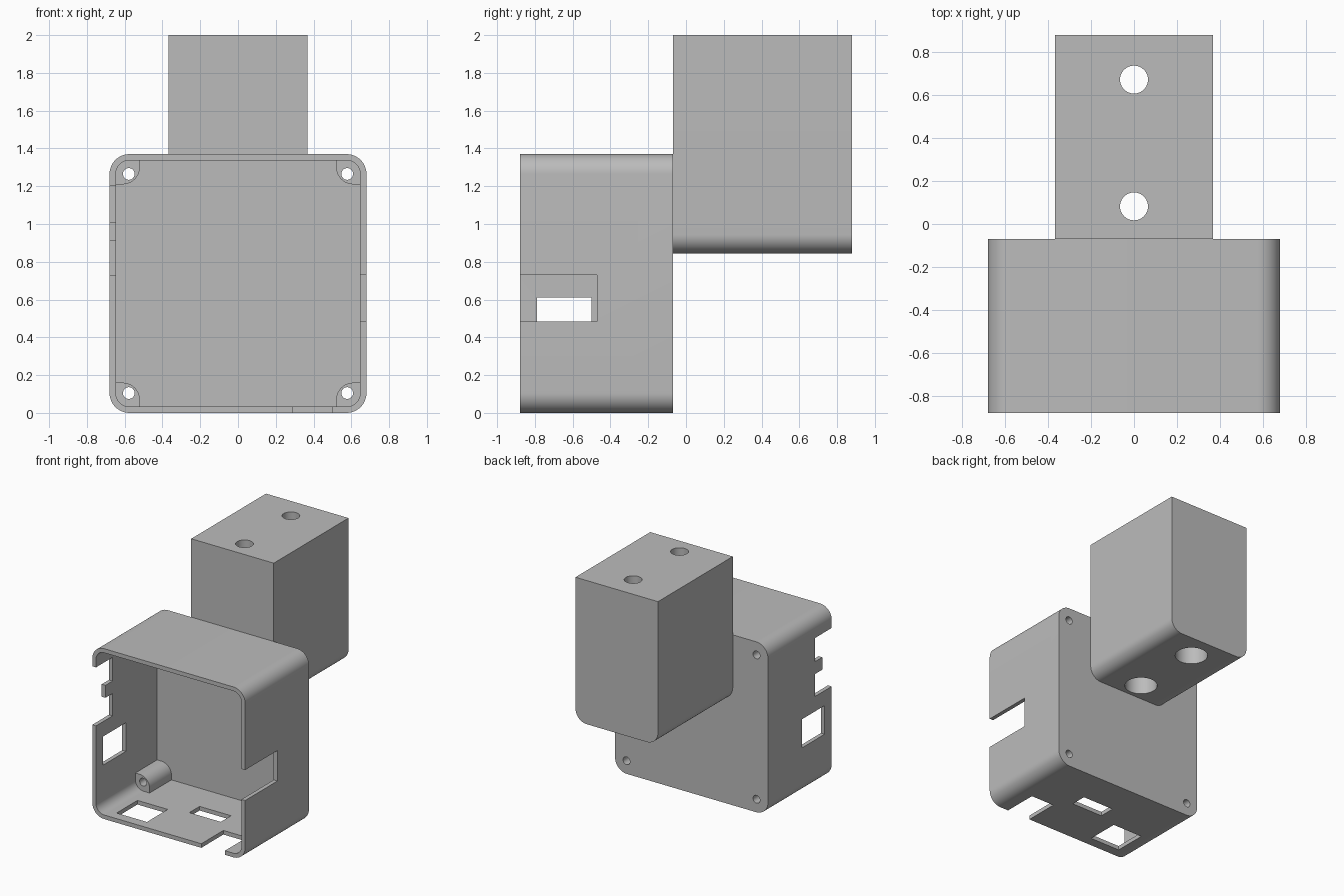
import bpy
import bmesh
import math
from mathutils import Matrix, Vector

if "Cube" in bpy.data.objects:
    bpy.data.objects.remove(bpy.data.objects["Cube"], do_unlink=True)

grey = bpy.data.materials.new("plain_grey")
grey.use_nodes = True
grey.diffuse_color = (0.5, 0.5, 0.5, 1)
grey.node_tree.nodes["Principled BSDF"].inputs["Base Color"].default_value = grey.diffuse_color


def finish(bm, name):
    bmesh.ops.recalc_face_normals(bm, faces=bm.faces)
    mesh = bpy.data.meshes.new(name)
    bm.to_mesh(mesh)
    bm.free()
    mesh.materials.append(grey)
    obj = bpy.data.objects.new(name, mesh)
    bpy.context.collection.objects.link(obj)
    return obj


def prism(name, x, y, z, radii=(0, 0, 0, 0), steps=12):
    """Block along y; radii round the corners (x0 z0), (x1 z0), (x1 z1), (x0 z1)."""
    bm = bmesh.new()
    corners = [(x[0], z[0], 1, 1), (x[1], z[0], -1, 1), (x[1], z[1], -1, -1), (x[0], z[1], 1, -1)]
    verts = []
    for i, (cx, cz, dx, dz) in enumerate(corners):
        r = radii[i]
        for k in range(steps + 1 if r else 1):
            a = math.pi * (1 + i / 2 + k / steps / 2)
            px = cx + dx * r + r * math.cos(a) if r else cx
            pz = cz + dz * r + r * math.sin(a) if r else cz
            verts.append(bm.verts.new((px, y[0], pz)))
    face = bm.faces.new(verts)
    moved = bmesh.ops.extrude_face_region(bm, geom=[face])["geom"]
    bmesh.ops.translate(bm, vec=Vector((0, y[1] - y[0], 0)),
                        verts=[v for v in moved if isinstance(v, bmesh.types.BMVert)])
    return finish(bm, name)


def rod(axis, centre, radius, length):
    bm = bmesh.new()
    turn = Matrix.Rotation(math.pi / 2, 4, "X") if axis == "y" else Matrix.Identity(4)
    bmesh.ops.create_cone(bm, cap_ends=True, segments=40, radius1=radius, radius2=radius,
                          depth=length, matrix=Matrix.Translation(centre) @ turn)
    return finish(bm, "cutter")


def combine(target, tool, operation="DIFFERENCE"):
    mod = target.modifiers.new("combine", "BOOLEAN")
    mod.operation = operation
    mod.solver = "EXACT"
    mod.object = tool
    activate(target)
    bpy.ops.object.modifier_apply(modifier=mod.name)
    bpy.data.objects.remove(tool, do_unlink=True)


def activate(obj):
    bpy.ops.object.select_all(action="DESELECT")
    obj.select_set(True)
    bpy.context.view_layer.objects.active = obj


# Enclosure: rounded shell, open at the front
W, H, WALL = 0.68, 1.37, 0.033
FRONT, BACK = -0.88, -0.07
OUT = FRONT - 0.1
box = prism("enclosure", (-W, W), (FRONT, BACK), (0, H), [0.105] * 4)
combine(box, prism("cutter", (WALL - W, W - WALL), (OUT, BACK - WALL), (WALL, H - WALL), [0.072] * 4))

# Corner screw bosses, mirrored into the four corners
for sx in (-1, 1):
    for sz in (-1, 1):
        mid = H / 2
        boss = prism("boss", (sx * 0.52, sx * 0.66), (-0.38, BACK - 0.015),
                     (mid + sz * 0.525, mid + sz * 0.665))
        # round the inner and outer corners
        bm = bmesh.new()
        bm.from_mesh(boss.data)
        edges = [e for e in bm.edges
                 if abs(e.verts[0].co.y - e.verts[1].co.y) > 0.1
                 and (abs(e.verts[0].co.x) > 0.6) == (abs(e.verts[0].co.z - mid) > 0.6)]
        bmesh.ops.bevel(bm, geom=edges, offset=0.09, segments=10, profile=0.5, affect="EDGES")
        bm.to_mesh(boss.data)
        bm.free()
        combine(box, boss, "UNION")
        combine(box, rod("y", (sx * 0.578, -0.2, mid + sz * 0.58), 0.031, 0.8))

# Wall openings: x, y and z ranges
left_side, right_side, floor = (-0.75, -0.6), (0.6, 0.75), (-0.05, 0.06)
openings = [
    (right_side, (OUT, -0.47), (0.485, 0.73)),
    (left_side, (-0.79, -0.5), (0.38, 0.61)),
    (left_side, (OUT, -0.67), (0.73, 0.91)),
    (left_side, (OUT, -0.67), (1.01, 1.2)),
    (left_side, (OUT, -0.76), (0.9, 1.02)),
    ((-0.52, -0.25), (-0.8, -0.535), floor),
    ((-0.09, 0.19), (-0.49, -0.36), floor),
    ((0.29, 0.5), (OUT, -0.6), floor),
]
for x, y, z in openings:
    combine(box, prism("cutter", x, y, z))

# Mounting post: solid block with rounded lower edges and stepped screw holes
post = prism("mounting_post", (-0.367, 0.367), (BACK, 0.88), (0.845, 2), [0.1, 0.1, 0, 0])
for y in (0.082, 0.672):
    combine(post, rod("z", (0, y, 1.4), 0.065, 2))
    combine(post, rod("z", (0, y, 1.25), 0.122, 1.1))

for obj in (box, post):
    activate(obj)
    bpy.ops.object.shade_smooth_by_angle(angle=math.radians(30))
